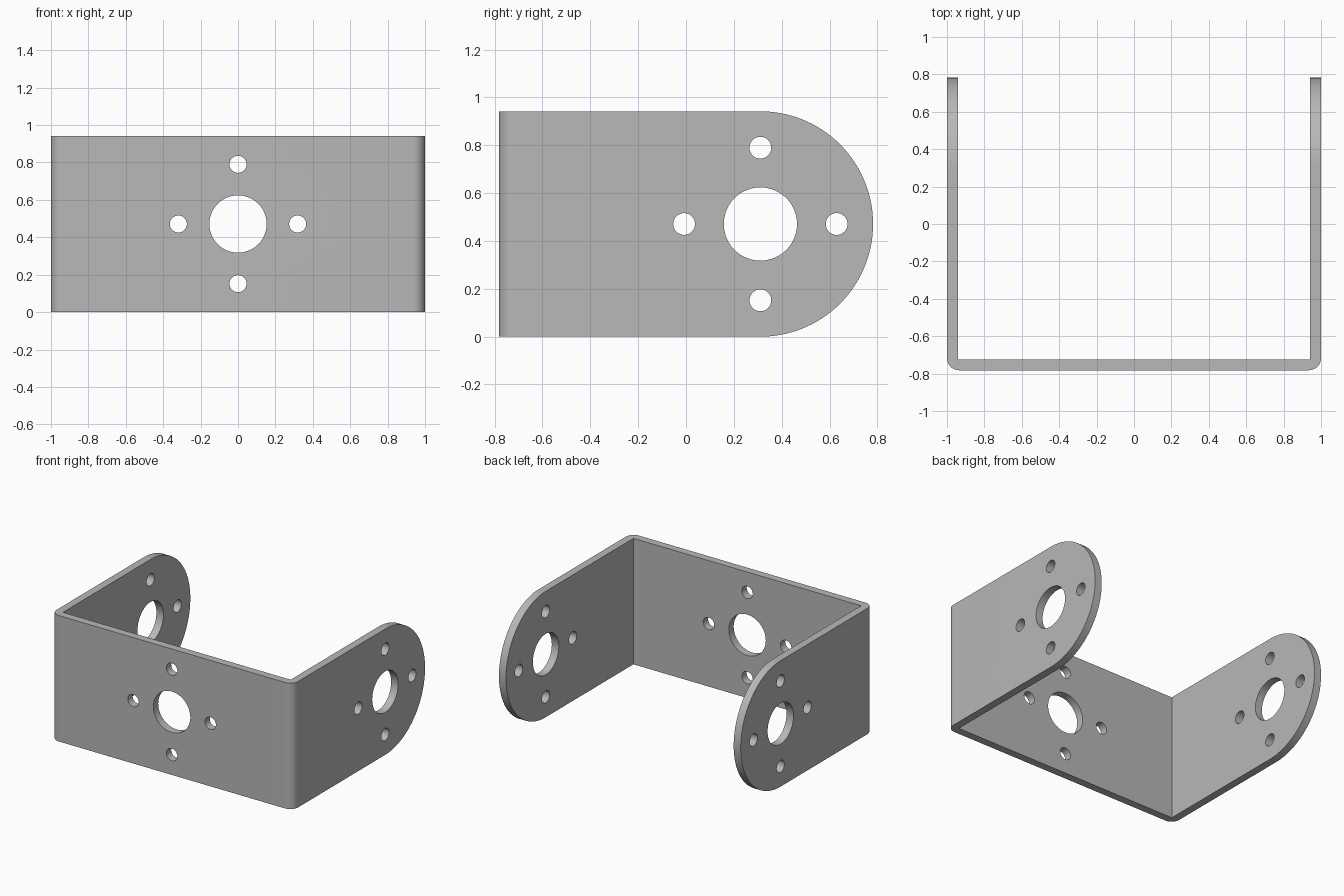
import bpy, bmesh
from math import sin, cos, pi
from mathutils import Matrix, Vector

if "Cube" in bpy.data.objects:
    bpy.data.objects.remove(bpy.data.objects["Cube"])

W, D, H, T = 1.0, 0.782, 0.942, 0.058   # half width, half depth, height, sheet thickness
R = H / 2                               # rounded arm end, also the height of the hole centres
ARM_Y = D - R                           # hole centre on the arms
BEND = 0.065                            # outer bend radius


def arc(cx, cy, r, a0, a1, n):
    return [(cx + r * cos(a0 + (a1 - a0) * i / n), cy + r * sin(a0 + (a1 - a0) * i / n))
            for i in range(n + 1)]


def prism(name, points, direction):
    """Extrude a closed 3D outline along a direction."""
    bm = bmesh.new()
    face = bm.faces.new([bm.verts.new(p) for p in points])
    out = bmesh.ops.extrude_face_region(bm, geom=[face])
    verts = [v for v in out["geom"] if isinstance(v, bmesh.types.BMVert)]
    bmesh.ops.translate(bm, verts=verts, vec=Vector(direction))
    bmesh.ops.recalc_face_normals(bm, faces=bm.faces)
    return to_object(name, bm)


def to_object(name, bm):
    mesh = bpy.data.meshes.new(name)
    bm.to_mesh(mesh)
    bm.free()
    obj = bpy.data.objects.new(name, mesh)
    bpy.context.collection.objects.link(obj)
    return obj


def hole_pattern(bm, centre, along, across, length):
    """Large centre hole with four small holes around it."""
    up = Vector((0, 0, 1))
    spots = [(Vector(), 0.153, 96)]
    spots += [(d * 0.319, 0.0455, 48) for d in (across, -across, up, -up)]
    turn = up.rotation_difference(along).to_matrix().to_4x4()
    for offset, r, n in spots:
        bmesh.ops.create_cone(bm, cap_ends=True, segments=n, radius1=r, radius2=r, depth=length,
                              matrix=Matrix.Translation(centre + offset) @ turn)


def boolean(obj, cutter, operation):
    cutter.hide_render = True
    mod = obj.modifiers.new(operation, 'BOOLEAN')
    mod.object, mod.operation, mod.solver = cutter, operation, 'EXACT'
    bpy.context.view_layer.objects.active = obj
    bpy.ops.object.modifier_apply(modifier=mod.name)
    bpy.data.objects.remove(cutter)


# Bent U-shaped sheet, oversized at the top, bottom and arm ends
outer = (arc(-W + BEND, -D + BEND, BEND, pi, 1.5 * pi, 12)
         + arc(W - BEND, -D + BEND, BEND, 1.5 * pi, 2 * pi, 12))
inner = [(W - T, 1), (W - T, -D + T), (-W + T, -D + T), (-W + T, 1)]
outline = [(-W, 1)] + outer + [(W, 1)] + inner
bracket = prism("bracket", [(x, y, -0.1) for x, y in outline], (0, 0, H + 0.2))

# Side silhouette trims the height and rounds the arm ends
side = [(-1, H), (-1, 0)] + arc(ARM_Y, R, R, -pi / 2, pi / 2, 80)
boolean(bracket, prism("side_trim", [(-1.5, y, z) for y, z in side], (3, 0, 0)), 'INTERSECT')

# Holes through the front plate and both arms
X, Y = Vector((1, 0, 0)), Vector((0, 1, 0))
bm = bmesh.new()
hole_pattern(bm, Vector((0, -D, R)), Y, X, 0.4)
hole_pattern(bm, Vector((0, ARM_Y, R)), X, Y, 3)
boolean(bracket, to_object("hole_cutter", bm), 'DIFFERENCE')

# Dark grey metal
metal = bpy.data.materials.new("dark_grey_metal")
metal.diffuse_color = (0.48, 0.48, 0.48, 1)
metal.use_nodes = True
metal.node_tree.nodes["Principled BSDF"].inputs["Base Color"].default_value = metal.diffuse_color
bracket.data.materials.clear()
bracket.data.materials.append(metal)

# Smooth bends and hole walls, crisp edges
bpy.ops.object.select_all(action='DESELECT')
bracket.select_set(True)
bpy.context.view_layer.objects.active = bracket
bpy.ops.object.shade_smooth_by_angle(angle=pi / 6)
